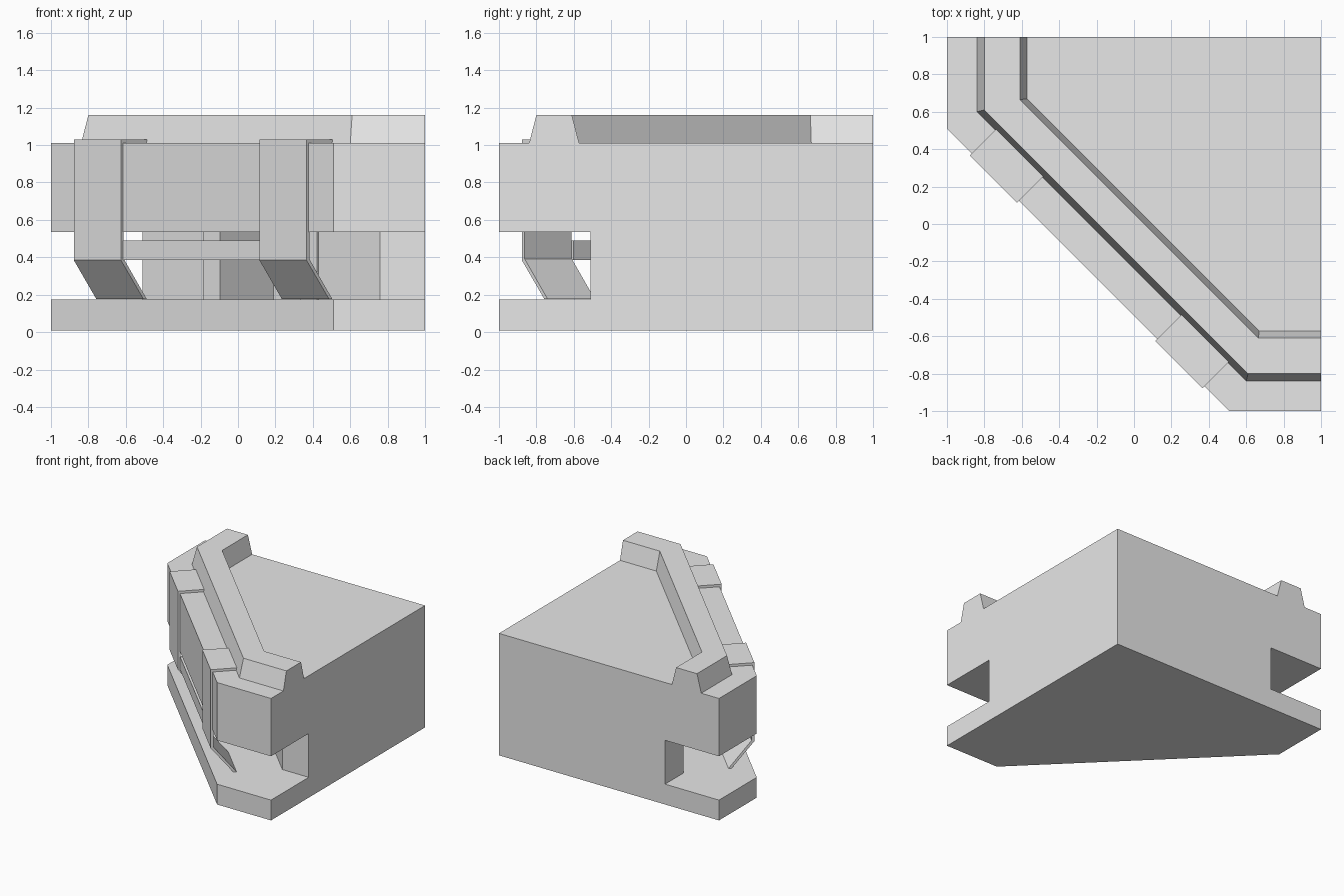
import bpy, bmesh

cube = bpy.data.objects.get("Cube")
if cube:
    bpy.data.objects.remove(cube, do_unlink=True)

grey = bpy.data.materials.new("plain grey")
grey.use_nodes = True
grey.diffuse_color = (0.8, 0.8, 0.8, 1)
grey.node_tree.nodes["Principled BSDF"].inputs["Base Color"].default_value = (0.8, 0.8, 0.8, 1)


def loft(name, first, second):
    """Closed solid between two matching rings of points."""
    bm = bmesh.new()
    a = [bm.verts.new(p) for p in first]
    b = [bm.verts.new(p) for p in second]
    bm.faces.new(a)
    bm.faces.new(b)
    for i in range(len(a)):
        j = (i + 1) % len(a)
        bm.faces.new((a[i], a[j], b[j], b[i]))
    bmesh.ops.recalc_face_normals(bm, faces=bm.faces)
    mesh = bpy.data.meshes.new(name)
    bm.to_mesh(mesh)
    bm.free()
    mesh.materials.append(grey)
    obj = bpy.data.objects.new(name, mesh)
    bpy.context.collection.objects.link(obj)
    return obj


def prism(name, outline, low, high):
    return loft(name, [(x, y, low) for x, y in outline],
                [(x, y, high) for x, y in outline])


def diagonal(name, profile, start, end):
    """Sweep a (depth, height) profile along the chamfered front."""
    return loft(name, *[[(d / 2 + a, d / 2 - a, z) for d, z in profile]
                        for a in (start, end)])


def mirrored(half):
    """Complete a path by reflecting it across the corner diagonal."""
    return half + [(y, x) for x, y in reversed(half)]


# Corner block with a chamfered front
body = prism("body", mirrored([(-1, 1), (-1, 0.51)]) + [(1, 1)], 0.008, 1.01)

# Slot around the front, with a deep opening in the middle
slot = mirrored([(-1.2, 1.2), (-0.51, 1.2), (-0.51, 0.76),
                 (-0.09, 0.34), (0.19, 0.62)]) + [(-1.2, -1.2)]
cutter = prism("slot_cutter", slot, 0.175, 0.535)
cutter.hide_render = True
cut = body.modifiers.new("slot", "BOOLEAN")
cut.operation = "DIFFERENCE"
cut.solver = "EXACT"
cut.object = cutter
bpy.context.view_layer.objects.active = body
bpy.ops.object.modifier_apply(modifier=cut.name)
bpy.data.objects.remove(cutter, do_unlink=True)

# Tapered parapet on the roof, in three mitred lengths
outer_low = mirrored([(-0.84, 1), (-0.84, 0.6)])
outer_top = mirrored([(-0.8, 1), (-0.8, 0.61)])
inner_top = mirrored([(-0.61, 1), (-0.61, 0.665)])
inner_low = mirrored([(-0.57, 1), (-0.57, 0.67)])
rails = list(zip(outer_low, outer_top, inner_top, inner_low))
bm = bmesh.new()
rings = [[bm.verts.new((x, y, z)) for (x, y), z in zip(r, (1.005, 1.16, 1.16, 1.005))]
         for r in rails]
for r, s in zip(rings, rings[1:]):
    for i in range(4):
        j = (i + 1) % 4
        bm.faces.new((r[i], r[j], s[j], s[i]))
bm.faces.new(rings[0])
bm.faces.new(rings[-1])
bmesh.ops.recalc_face_normals(bm, faces=bm.faces)
mesh = bpy.data.meshes.new("parapet")
bm.to_mesh(mesh)
bm.free()
mesh.materials.append(grey)
bpy.context.collection.objects.link(bpy.data.objects.new("parapet", mesh))

# Bent straps over the front edge, kinked inward at the foot
strap = [(-0.21, 1.03), (-0.512, 1.03), (-0.512, 0.385), (-0.27, 0.176),
         (-0.235, 0.176), (-0.482, 0.392), (-0.482, 1.005), (-0.21, 1.005)]
for side, name in ((-1, "right_strap"), (1, "left_strap")):
    diagonal(name, strap, side * 0.37, side * 0.622)

# Cross bar between the straps
diagonal("cross_bar", [(-0.488, 0.385), (-0.488, 0.49), (-0.462, 0.49), (-0.462, 0.385)],
         -0.37, 0.37)

# Slim jambs beside the opening
for side, name in ((-1, "right_jamb"), (1, "left_jamb")):
    diagonal(name, [(0.235, 0.175), (0.235, 0.535), (0.26, 0.535), (0.26, 0.175)],
             side * 0.215, side * 0.305)
